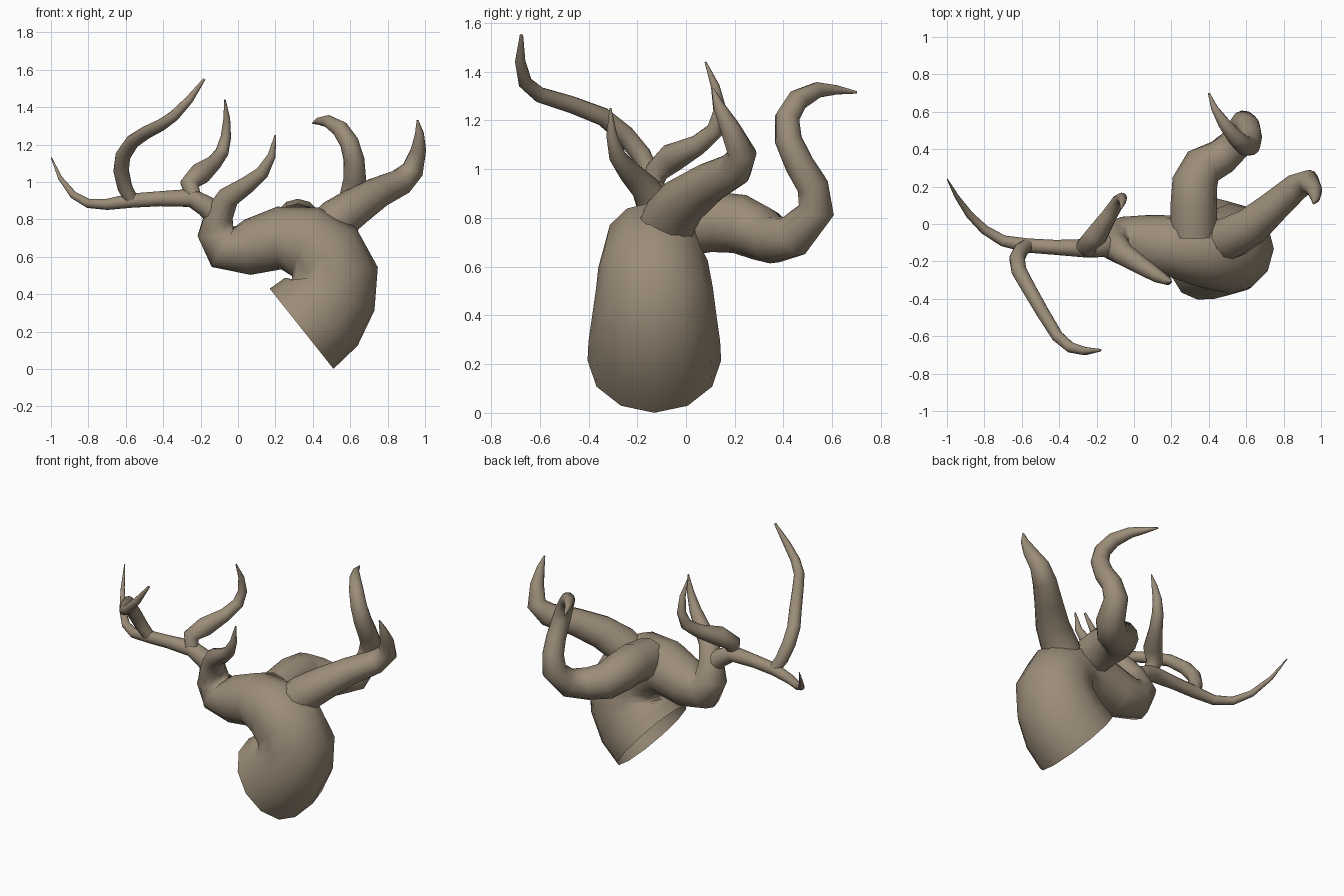
import bpy, bmesh, math
from mathutils import Vector

SIDES = 12

# Brown bark colour shared by every part
bark = bpy.data.materials.new("bark")
bark.diffuse_color = (0.33, 0.265, 0.19, 1)


def limb(name, path, start_dir=None):
    """Tapered tube swept along (x, y, z, radius) points, open at the root, closed at the tip."""
    pts = [Vector(p[:3]) for p in path]
    n = len(pts)
    bm = bmesh.new()
    rings, normal = [], None
    for i, p in enumerate(pts):
        if i == 0:
            t = Vector(start_dir) if start_dir else pts[1] - p
        elif i == n - 1:
            t = p - pts[i - 1]
        else:
            t = (pts[i + 1] - p).normalized() + (p - pts[i - 1]).normalized()
        t.normalize()
        # carry the ring direction along the path so the tube does not twist
        if normal is None:
            ref = Vector((0, 1, 0)) if abs(t.y) < 0.9 else Vector((1, 0, 0))
            normal = t.cross(ref)
        normal = (normal - t * normal.dot(t)).normalized()
        side = t.cross(normal)
        ring = []
        for k in range(SIDES):
            a = 2 * math.pi * k / SIDES
            ring.append(bm.verts.new(p + path[i][3] * (normal * math.cos(a) + side * math.sin(a))))
        rings.append(ring)
    for a, b in zip(rings, rings[1:]):
        for k in range(SIDES):
            j = (k + 1) % SIDES
            bm.faces.new((a[k], a[j], b[j], b[k]))
    bm.faces.new(rings[-1])
    for f in bm.faces:
        f.smooth = len(f.verts) == 4
    bm.normal_update()
    mesh = bpy.data.meshes.new(name)
    bm.to_mesh(mesh)
    bm.free()
    mesh.materials.append(bark)
    obj = bpy.data.objects.new(name, mesh)
    bpy.context.collection.objects.link(obj)
    return obj


# Thick curled trunk with its slanted open base, ending in the front prong
limb("trunk", [
    (0.34, -0.13, 0.215, 0.274), (0.43, -0.13, 0.295, 0.27), (0.49, -0.13, 0.40, 0.255),
    (0.51, -0.13, 0.51, 0.24), (0.46, -0.135, 0.61, 0.225), (0.36, -0.14, 0.68, 0.197),
    (0.22, -0.12, 0.70, 0.168), (0.05, -0.10, 0.65, 0.148), (-0.075, -0.09, 0.655, 0.128),
    (-0.12, -0.09, 0.73, 0.10), (-0.10, -0.12, 0.83, 0.077), (-0.05, -0.165, 0.92, 0.06),
    (0.05, -0.23, 0.985, 0.047), (0.13, -0.28, 1.05, 0.036), (0.18, -0.305, 1.14, 0.022),
    (0.20, -0.31, 1.25, 0.004)], start_dir=(0.78, 0, 0.62))

# Right branch
limb("right_branch", [
    (0.47, -0.09, 0.735, 0.118), (0.53, -0.065, 0.80, 0.115), (0.63, -0.01, 0.87, 0.103),
    (0.75, 0.095, 0.945, 0.085), (0.87, 0.20, 1.00, 0.073), (0.935, 0.23, 1.065, 0.06),
    (0.965, 0.18, 1.17, 0.042), (0.97, 0.135, 1.26, 0.024), (0.96, 0.11, 1.33, 0.005)])

# Back branch, dipping then curling upwards
limb("back_branch", [
    (0.32, -0.06, 0.76, 0.125), (0.32, 0.10, 0.785, 0.125), (0.325, 0.22, 0.775, 0.122),
    (0.37, 0.31, 0.735, 0.112), (0.47, 0.36, 0.71, 0.098), (0.555, 0.44, 0.725, 0.088),
    (0.59, 0.535, 0.83, 0.075), (0.61, 0.52, 0.93, 0.065), (0.625, 0.465, 1.02, 0.06),
    (0.62, 0.42, 1.12, 0.056), (0.595, 0.415, 1.21, 0.051), (0.545, 0.46, 1.285, 0.045),
    (0.48, 0.54, 1.325, 0.033), (0.43, 0.62, 1.325, 0.019), (0.40, 0.70, 1.315, 0.005)])

# Long left branch
limb("left_branch", [
    (-0.09, -0.11, 0.79, 0.06), (-0.17, -0.12, 0.87, 0.057), (-0.25, -0.13, 0.915, 0.05),
    (-0.42, -0.125, 0.91, 0.04), (-0.57, -0.115, 0.90, 0.038), (-0.70, -0.09, 0.88, 0.03),
    (-0.80, -0.03, 0.885, 0.025), (-0.88, 0.05, 0.93, 0.02), (-0.95, 0.15, 1.02, 0.012),
    (-0.998, 0.24, 1.13, 0.003)])

# Two prongs rising from the left branch
limb("left_front_prong", [
    (-0.57, -0.115, 0.905, 0.036), (-0.605, -0.14, 0.97, 0.04), (-0.625, -0.185, 1.06, 0.042),
    (-0.615, -0.25, 1.14, 0.041), (-0.565, -0.34, 1.215, 0.038), (-0.49, -0.47, 1.265, 0.035),
    (-0.41, -0.60, 1.305, 0.032), (-0.34, -0.66, 1.355, 0.029), (-0.26, -0.68, 1.44, 0.022),
    (-0.18, -0.675, 1.55, 0.007)])
limb("left_inner_prong", [
    (-0.24, -0.14, 0.93, 0.04), (-0.26, -0.12, 0.99, 0.05), (-0.20, -0.06, 1.045, 0.06),
    (-0.13, 0.05, 1.10, 0.042), (-0.085, 0.12, 1.16, 0.036), (-0.065, 0.14, 1.24, 0.028),
    (-0.06, 0.12, 1.34, 0.018), (-0.07, 0.08, 1.44, 0.004)])
